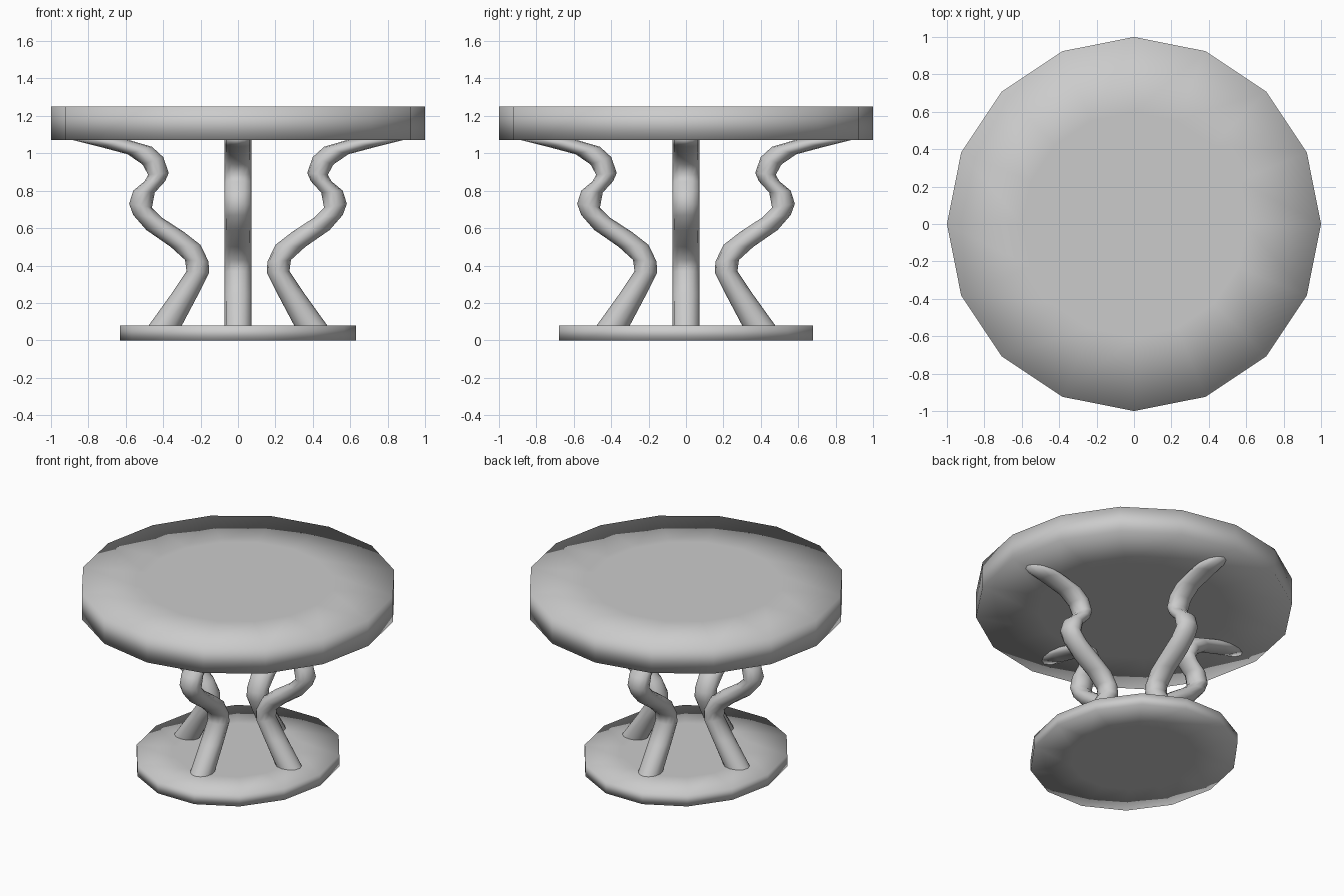
import bpy, bmesh
from math import cos, sin, pi
from mathutils import Matrix

if "Cube" in bpy.data.objects:
    bpy.data.objects.remove(bpy.data.objects["Cube"])


def loft(name, rings, matrix=Matrix()):
    """Skin a list of equal-length point rings, cap both ends, shade smooth."""
    bm = bmesh.new()
    loops = [[bm.verts.new(p) for p in ring] for ring in rings]
    n = len(loops[0])
    for a, b in zip(loops, loops[1:]):
        for i in range(n):
            j = (i + 1) % n
            bm.faces.new((a[i], a[j], b[j], b[i]))
    bm.faces.new(loops[0][::-1])
    bm.faces.new(loops[-1])
    bmesh.ops.recalc_face_normals(bm, faces=bm.faces)
    for f in bm.faces:
        f.smooth = True
    bm.transform(matrix)
    mesh = bpy.data.meshes.new(name)
    bm.to_mesh(mesh)
    bm.free()
    ob = bpy.data.objects.new(name, mesh)
    bpy.context.collection.objects.link(ob)
    return ob


def disc(name, sides, rx, ry, z0, z1):
    """Flat disc with an inner ring on each cap for soft rim shading."""
    profile = [(0.6, z0), (1, z0), (1, z1), (0.6, z1)]
    return loft(name, [[(rx * s * cos(2 * pi * i / sides),
                         ry * s * sin(2 * pi * i / sides), z)
                        for i in range(sides)] for s, z in profile])


# Table top and slightly oval foot plate
disc("table_top", 16, 1.0, 1.0, 1.07, 1.25)
disc("base_plate", 14, 0.63, 0.697, 0.0, 0.08)

# Leg side profile: inner x, z and outer x, z at each station
LEG = [
    (0.335, 0.02, 0.52, 0.02), (0.30, 0.08, 0.477, 0.08),
    (0.21, 0.25, 0.355, 0.25), (0.155, 0.36, 0.275, 0.37),
    (0.157, 0.42, 0.283, 0.43), (0.20, 0.51, 0.36, 0.50),
    (0.29, 0.58, 0.49, 0.59), (0.405, 0.655, 0.56, 0.67),
    (0.46, 0.71, 0.582, 0.73), (0.445, 0.79, 0.56, 0.80),
    (0.39, 0.85, 0.50, 0.85), (0.37, 0.895, 0.48, 0.885),
    (0.40, 0.98, 0.51, 0.94), (0.46, 1.035, 0.59, 0.995),
    (0.58, 1.07, 0.74, 1.035), (0.78, 1.115, 0.92, 1.08),
]
HALF_WIDTH, SIDES = 0.073, 12


def leg_ring(xi, zi, xo, zo):
    cx, cz, hx, hz = (xi + xo) / 2, (zi + zo) / 2, (xo - xi) / 2, (zo - zi) / 2
    angles = [2 * pi * i / SIDES for i in range(SIDES)]
    return [(cx + hx * cos(a), HALF_WIDTH * sin(a), cz + hz * cos(a))
            for a in angles]


# Four curved legs around the centre
for k, side in enumerate(("right", "back", "left", "front")):
    loft(side + "_leg", [leg_ring(*s) for s in LEG],
         Matrix.Rotation(k * pi / 2, 4, 'Z'))
